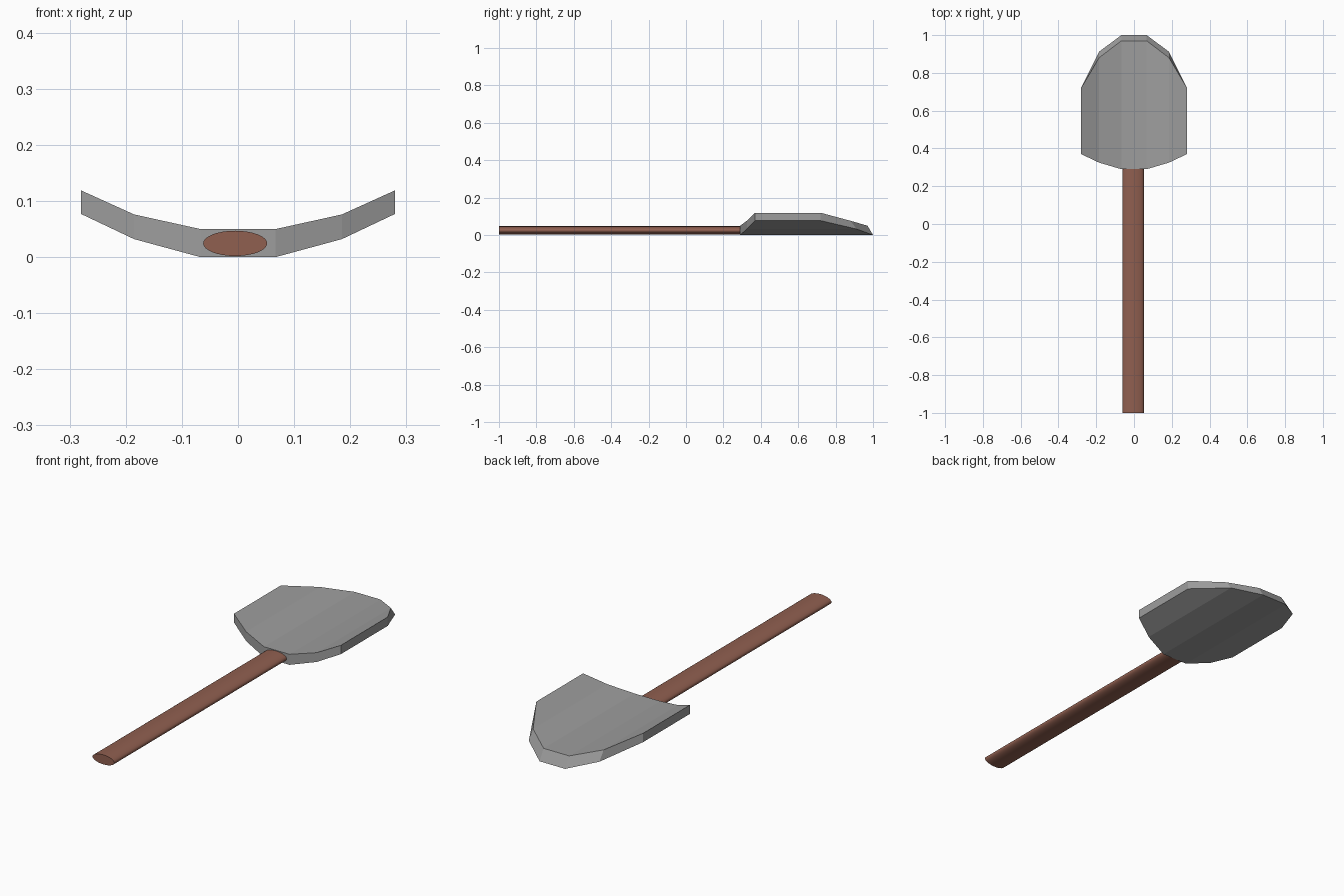
import bpy, bmesh, math

if "Cube" in bpy.data.objects:
    bpy.data.objects.remove(bpy.data.objects["Cube"])


def material(name, rgb):
    m = bpy.data.materials.new(name)
    m.diffuse_color = (*rgb, 1)
    m.use_nodes = True
    m.node_tree.nodes["Principled BSDF"].inputs["Base Color"].default_value = m.diffuse_color
    return m


def add_object(name, bm, mat):
    bmesh.ops.recalc_face_normals(bm, faces=bm.faces)
    me = bpy.data.meshes.new(name)
    bm.to_mesh(me)
    bm.free()
    me.materials.append(mat)
    ob = bpy.data.objects.new(name, me)
    bpy.context.collection.objects.link(ob)
    return ob


steel = material("grey steel", (0.34, 0.34, 0.34))
wood = material("brown wood", (0.28, 0.115, 0.08))

# Blade: curved scoop, one station per column
# x, bottom z, top z, back y, front y of the top, front y of the bottom
half = [(0.067, 0.0, 0.05, 0.29, 0.97, 1.0),
        (0.185, 0.032, 0.076, 0.325, 0.88, 0.912),
        (0.28, 0.077, 0.119, 0.37, 0.72, 0.72)]
stations = [(-s[0], *s[1:]) for s in reversed(half)] + half
bm = bmesh.new()
rings = []
for x, zb, zt, back, front_t, front_b in stations:
    ring = [(x, back, zb), (x, front_b, zb), (x, front_t, zt), (x, back, zt)]
    rings.append([bm.verts.new(p) for p in ring])
for a, b in zip(rings, rings[1:]):
    for i in range(4):
        j = (i + 1) % 4
        bm.faces.new((a[i], a[j], b[j], b[i]))
bm.faces.new(rings[0])
bm.faces.new(rings[-1])
add_object("blade", bm, steel)

# Handle: flattened round shaft running back from the blade
SIDES, RX, RZ, CX, CZ = 32, 0.057, 0.0225, -0.005, 0.0245
bm = bmesh.new()
ends = []
for y in (-1.0, 0.3):
    ends.append([bm.verts.new((CX + RX * math.cos(2 * math.pi * k / SIDES), y,
                               CZ + RZ * math.sin(2 * math.pi * k / SIDES)))
                 for k in range(SIDES)])
for k in range(SIDES):
    n = (k + 1) % SIDES
    bm.faces.new((ends[0][k], ends[0][n], ends[1][n], ends[1][k]))
for e in ends:
    bm.faces.new(e)
handle = add_object("handle", bm, wood)
bpy.context.view_layer.objects.active = handle
handle.select_set(True)
bpy.ops.object.shade_smooth_by_angle(angle=math.radians(40))
